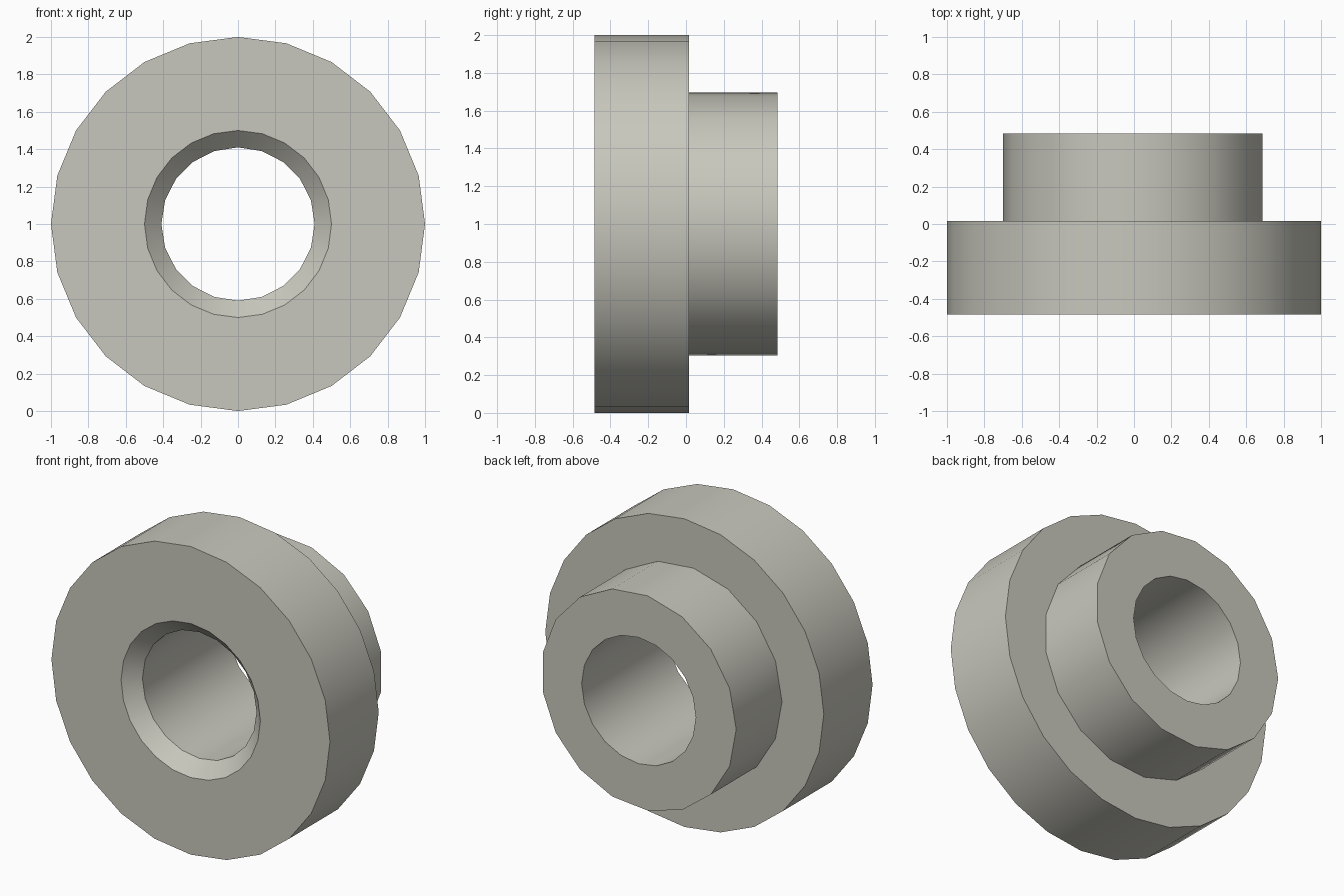
import bpy
import bmesh
import math

cube = bpy.data.objects.get("Cube")
if cube:
    bpy.data.objects.remove(cube, do_unlink=True)

# One warm grey material
grey = bpy.data.materials.new("warm_grey")
grey.use_nodes = True
colour = (0.58, 0.575, 0.51, 1.0)
grey.diffuse_color = colour
grey.node_tree.nodes["Principled BSDF"].inputs["Base Color"].default_value = colour

CENTRE_Z = 1.0

# Closed cross-section around the y axis: radius, y, number of sides
PROFILE = [
    (0.41, -0.395, 20),   # inner end of the countersink
    (0.41, 0.485, 20),    # bore at the back
    (0.70, 0.485, 17),    # hub rim
    (0.70, 0.015, 17),    # hub root
    (1.00, 0.015, 24),    # flange back rim
    (1.00, -0.485, 24),   # flange front rim
    (0.50, -0.485, 24),   # countersink mouth
]


def ring(bm, radius, y, sides):
    """Regular polygon around the y axis, starting at -x."""
    step = 2 * math.pi / sides
    return [bm.verts.new((-radius * math.cos(i * step), y,
                          CENTRE_Z + radius * math.sin(i * step)))
            for i in range(sides)]


def join_rings(bm, a, b):
    """Quads between equal rings, a zipper of triangles between unequal ones."""
    n, m = len(a), len(b)
    if n == m:
        for i in range(n):
            k = (i + 1) % n
            bm.faces.new((a[i], a[k], b[k], b[i]))
        return
    i = j = 0
    while i < n or j < m:
        if j == m or (i < n and (i + 1) / n <= (j + 1) / m):
            bm.faces.new((a[i % n], a[(i + 1) % n], b[j % m]))
            i += 1
        else:
            bm.faces.new((a[i % n], b[(j + 1) % m], b[j % m]))
            j += 1


# Flange, hub and countersunk bore as one closed turned part
bm = bmesh.new()
rings = [ring(bm, *p) for p in PROFILE]
for k, current in enumerate(rings):
    join_rings(bm, current, rings[(k + 1) % len(rings)])
bmesh.ops.recalc_face_normals(bm, faces=bm.faces)

mesh = bpy.data.meshes.new("flanged_bushing")
bm.to_mesh(mesh)
bm.free()
mesh.materials.append(grey)
bushing = bpy.data.objects.new("flanged_bushing", mesh)
bpy.context.collection.objects.link(bushing)

# Smooth round walls with sharp rims
bpy.ops.object.select_all(action='DESELECT')
bushing.select_set(True)
bpy.context.view_layer.objects.active = bushing
bpy.ops.object.shade_smooth_by_angle(angle=math.radians(30))
